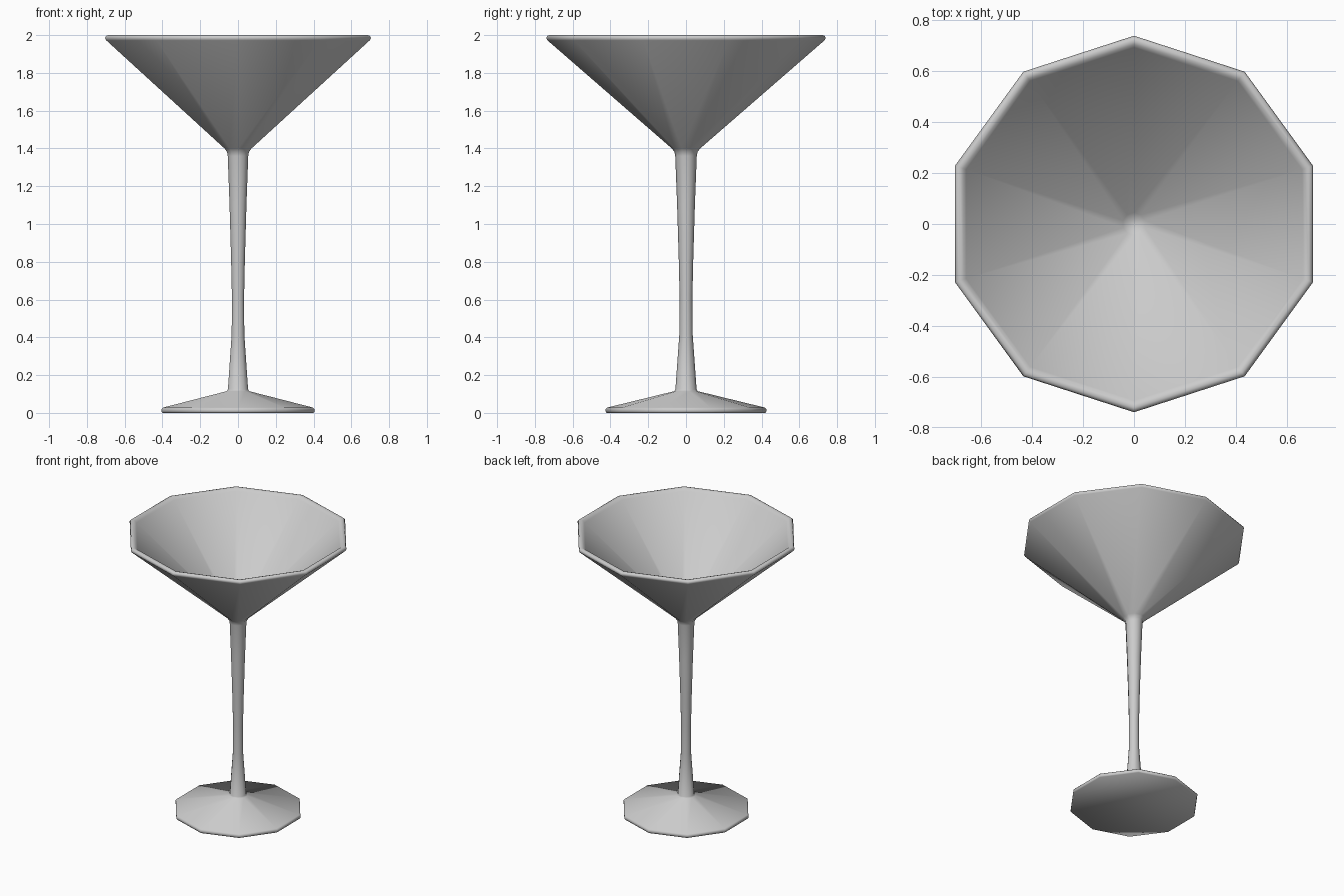
import bpy, bmesh, math

if "Cube" in bpy.data.objects:
    bpy.data.objects.remove(bpy.data.objects["Cube"])

SIDES = 10

# Profile (radius, height) from the foot underside, up the stem, over the rim and into the bowl
profile = [
    (0.421, 0.0), (0.426, 0.008), (0.426, 0.02), (0.418, 0.028),      # foot edge
    (0.062, 0.115), (0.056, 0.125),                                   # foot top
    (0.035, 0.42), (0.034, 0.62), (0.038, 0.80), (0.047, 1.10),       # stem
    (0.057, 1.36), (0.061, 1.382), (0.075, 1.40),                     # neck
    (0.733, 1.972), (0.740, 1.985), (0.734, 1.996), (0.722, 2.0),     # bowl and rim
    (0.706, 1.996), (0.694, 1.981),
    (0.045, 1.415), (0.018, 1.402),                                   # inner bowl
]

bm = bmesh.new()
rings = []
for r, z in profile:
    ring = []
    for i in range(SIDES):
        a = math.pi / 2 + 2 * math.pi * i / SIDES
        ring.append(bm.verts.new((r * math.cos(a), r * math.sin(a), z)))
    rings.append(ring)

for lower, upper in zip(rings, rings[1:]):
    for i in range(SIDES):
        j = (i + 1) % SIDES
        bm.faces.new((lower[i], lower[j], upper[j], upper[i]))

# Flat underside and the small closing face at the bottom of the bowl
bm.faces.new(list(reversed(rings[0])))
bm.faces.new(rings[-1])
bmesh.ops.recalc_face_normals(bm, faces=bm.faces)

mesh = bpy.data.meshes.new("cocktail_glass")
bm.to_mesh(mesh)
bm.free()
glass = bpy.data.objects.new("cocktail_glass", mesh)
bpy.context.collection.objects.link(glass)

# Smooth the facets, keep the hard foot edge
bpy.context.view_layer.objects.active = glass
glass.select_set(True)
bpy.ops.object.shade_smooth_by_angle(angle=math.radians(60))
